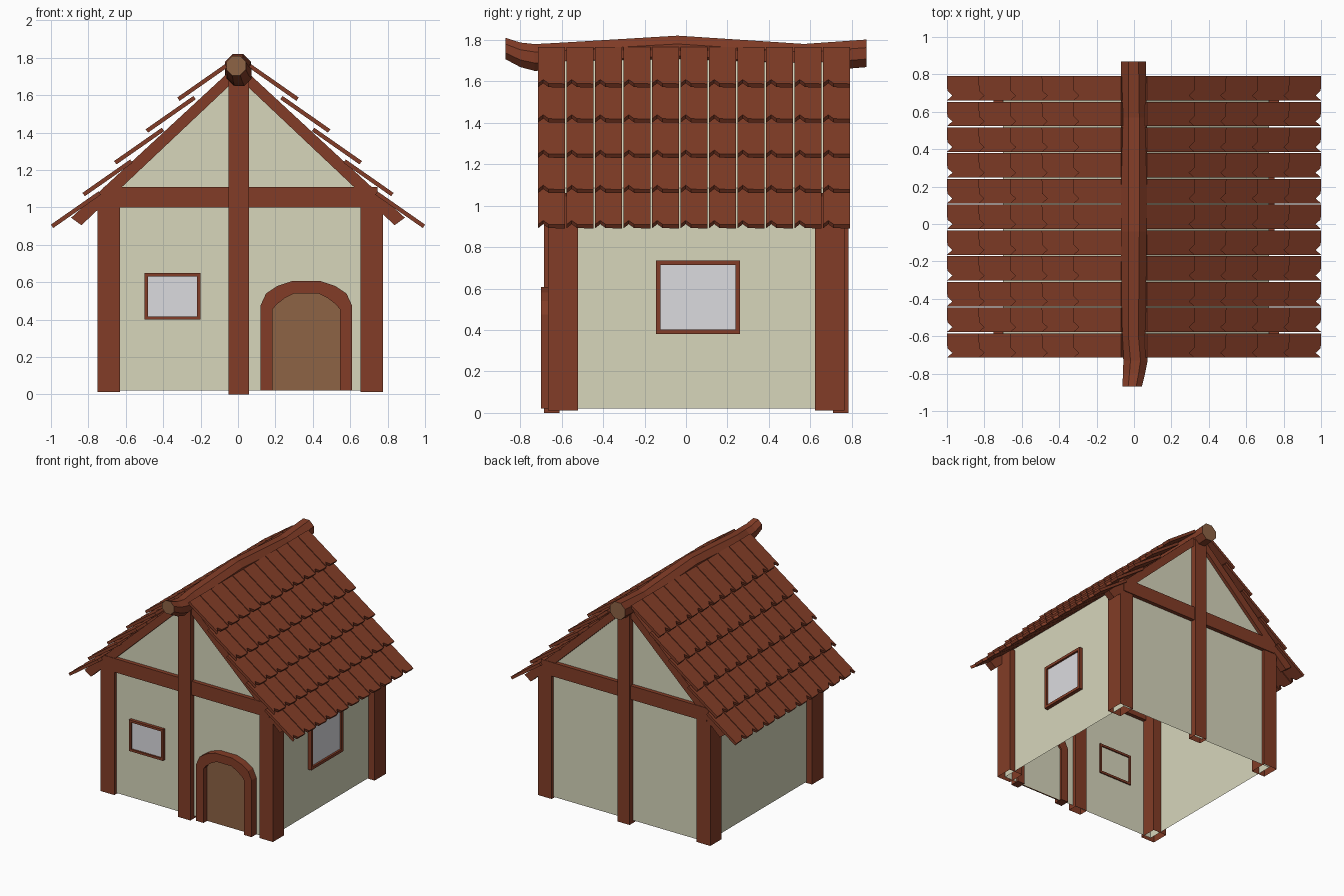
import bpy, bmesh, math
from mathutils import Vector

if "Cube" in bpy.data.objects:
    bpy.data.objects.remove(bpy.data.objects["Cube"])


def material(name, rgb):
    m = bpy.data.materials.new(name)
    m.diffuse_color = (*rgb, 1)
    m.use_nodes = True
    m.node_tree.nodes["Principled BSDF"].inputs["Base Color"].default_value = m.diffuse_color
    return m


WOOD = material("red brown wood", (0.225, 0.046, 0.020))
CREAM = material("cream plaster", (0.68, 0.67, 0.50))
DOOR = material("light brown wood", (0.27, 0.125, 0.060))
PANE = material("pale grey glass", (0.71, 0.71, 0.74))


def finish(name, bm, *mats):
    bmesh.ops.recalc_face_normals(bm, faces=bm.faces)
    me = bpy.data.meshes.new(name)
    bm.to_mesh(me)
    bm.free()
    for m in mats:
        me.materials.append(m)
    ob = bpy.data.objects.new(name, me)
    bpy.context.collection.objects.link(ob)
    return ob


def loft(bm, rings, caps=True):
    """Skin a list of equal point rings; returns the end caps."""
    rings = [[bm.verts.new(p) for p in r] for r in rings]
    n = len(rings[0])
    for a, b in zip(rings, rings[1:]):
        for i in range(n):
            j = (i + 1) % n
            bm.faces.new((a[i], a[j], b[j], b[i]))
    return [bm.faces.new(rings[0]), bm.faces.new(rings[-1])] if caps else []


def prism_y(name, outline, y0, y1, mat):
    """Extrude an (x, z) outline along y."""
    bm = bmesh.new()
    loft(bm, [[(x, y, z) for x, z in outline] for y in (y0, y1)])
    return finish(name, bm, mat)


def box(name, x0, x1, y0, y1, z0, z1, mat, open_bottom=False):
    bm = bmesh.new()
    ring = [(x0, y0), (x1, y0), (x1, y1), (x0, y1)]
    caps = loft(bm, [[(x, y, z) for x, y in ring] for z in (z0, z1)])
    bmesh.ops.recalc_face_normals(bm, faces=bm.faces)
    if open_bottom:
        bmesh.ops.delete(bm, geom=[caps[0]], context='FACES_ONLY')
    return finish(name, bm, mat)


def frame(name, outer, inner, to3d, d0, d1, mat, closed=True):
    """Frame between two matching outlines, given depth d0..d1."""
    bm = bmesh.new()
    n = len(outer)
    sections = [[to3d(*o, d0), to3d(*o, d1), to3d(*i, d1), to3d(*i, d0)]
                for o, i in zip(outer, inner)]
    if closed:
        loft(bm, sections + sections[:1], caps=False)
        bmesh.ops.remove_doubles(bm, verts=bm.verts, dist=1e-5)
    else:
        loft(bm, sections)
    return finish(name, bm, mat)


def rect(a0, a1, b0, b1, inset=0.0):
    return [(a0 + inset, b0 + inset), (a1 - inset, b0 + inset),
            (a1 - inset, b1 - inset), (a0 + inset, b1 - inset)]


CX, CY = 0.012, 0.05      # centre of the house body

# Plaster shell with gables and roof deck, open underneath
bm = bmesh.new()
out = [(-0.70, 0.02), (-0.70, 1.085), (0, 1.755), (0.722, 1.085), (0.722, 0.02)]
rings = [[bm.verts.new((x, y, z)) for x, z in out] for y in (-0.64, 0.74)]
for r in rings:
    bm.faces.new(r)
for i in range(4):
    bm.faces.new((rings[0][i], rings[0][i + 1], rings[1][i + 1], rings[1][i]))
finish("plaster_walls", bm, CREAM)

# Corner posts
for sx, xn in ((-1, "left"), (1, "right")):
    x0, x1 = sorted((CX + sx * 0.642, CX + sx * 0.763))
    for sy, yn in ((-1, "front"), (1, "back")):
        y0, y1 = sorted((CY + sy * 0.572, CY + sy * 0.715))
        box(f"{yn}_{xn}_post", x0, x1, y0, y1, 0.012, 1.06, WOOD, True)

# Gable timbers on both ends: centre post, cross beam, rafters
for sy, yn in ((-1, "front"), (1, "back")):
    y0, y1 = sorted((CY + sy * 0.66, CY + sy * 0.735))
    box(f"{yn}_centre_post", -0.05, 0.058, y0, y1, 0.0, 1.74, WOOD, True)
    y0, y1 = sorted((CY + sy * 0.66, CY + sy * 0.722))
    box(f"{yn}_cross_beam", -0.72, 0.745, y0, y1, 1.0, 1.11, WOOD)
    y0, y1 = sorted((CY + sy * 0.66, CY + sy * 0.718))
    for sx, xn in ((-1, "left"), (1, "right")):
        pts = [(0.837, 0.905), (0.892, 0.945), (0.0, 1.77), (0.0, 1.695)]
        prism_y(f"{yn}_{xn}_rafter", [(sx * x, z) for x, z in pts], y0, y1, WOOD)

# Overlapping wooden shingles with a notched lower edge
COLS, ROWS, Y0, Y1 = 11, 5, -0.715, 0.798
pitch = (Y1 - Y0) / COLS
along = Vector((-0.255, 0, 0.178))
length = along.length
along.normalize()
up = Vector((-along.z, 0, along.x)) * -0.022
for sx, xn in ((-1, "left"), (1, "right")):
    bm = bmesh.new()
    for r in range(ROWS):
        base = Vector((0.988 - 0.169 * r, 0, 0.89 + 0.170 * r))
        for c in range(COLS):
            w = pitch - 0.007
            shape = [(0, 0), (0.026, 0.036), (0.052, 0.003), (w, 0),
                     (w, length), (0, length)]
            ring = [base + along * u + Vector((0, Y0 + c * pitch + v, 0))
                    for v, u in shape]
            loft(bm, [[(sx * p.x, p.y, p.z) for p in ring],
                      [(sx * (p + up).x, p.y, (p + up).z) for p in ring]])
    finish(f"{xn}_roof_shingles", bm, WOOD)

# Bent eight-sided ridge log with lighter cut ends
path = [(-0.010, -0.87, 1.758, 0.056), (0.000, -0.80, 1.728, 0.064),
        (0.008, -0.73, 1.715, 0.070), (-0.003, -0.60, 1.722, 0.070),
        (0.0, -0.04, 1.752, 0.074), (0.0, 0.57, 1.712, 0.074),
        (-0.003, 0.87, 1.735, 0.072)]
bm = bmesh.new()
angles = [math.tau * (k + 0.5) / 8 for k in range(8)]
caps = loft(bm, [[(x + r * math.cos(a), y, z + r * math.sin(a)) for a in angles]
                 for x, y, z, r in path])
for f in caps:
    f.material_index = 1
finish("ridge_log", bm, WOOD, DOOR)

# Arched door and its frame
DX = 0.365
half_out = [(0.245, 0.02), (0.245, 0.475), (0.215, 0.54), (0.155, 0.58), (0.075, 0.607)]
half_in = [(0.180, 0.02), (0.180, 0.455), (0.160, 0.48), (0.115, 0.515), (0.065, 0.54)]


def arch(half):
    return [(DX - x, z) for x, z in half] + [(DX + x, z) for x, z in reversed(half)]


frame("door_frame", arch(half_out), arch(half_in),
      lambda a, b, d: (a, d, b), -0.70, -0.625, WOOD, closed=False)
prism_y("door", arch(half_in), -0.655, -0.646, DOOR)

# Front window
frame("front_window_frame", rect(-0.50, -0.20, 0.40, 0.65),
      rect(-0.50, -0.20, 0.40, 0.65, 0.018),
      lambda a, b, d: (a, d, b), -0.665, -0.63, WOOD)
box("front_window_pane", -0.484, -0.216, -0.652, -0.645, 0.416, 0.634, PANE)

# Right side window
frame("side_window_frame", rect(-0.145, 0.26, 0.38, 0.735),
      rect(-0.145, 0.26, 0.38, 0.735, 0.022),
      lambda a, b, d: (d, a, b), 0.715, 0.752, WOOD)
box("side_window_pane", 0.728, 0.736, -0.125, 0.24, 0.40, 0.715, PANE)
